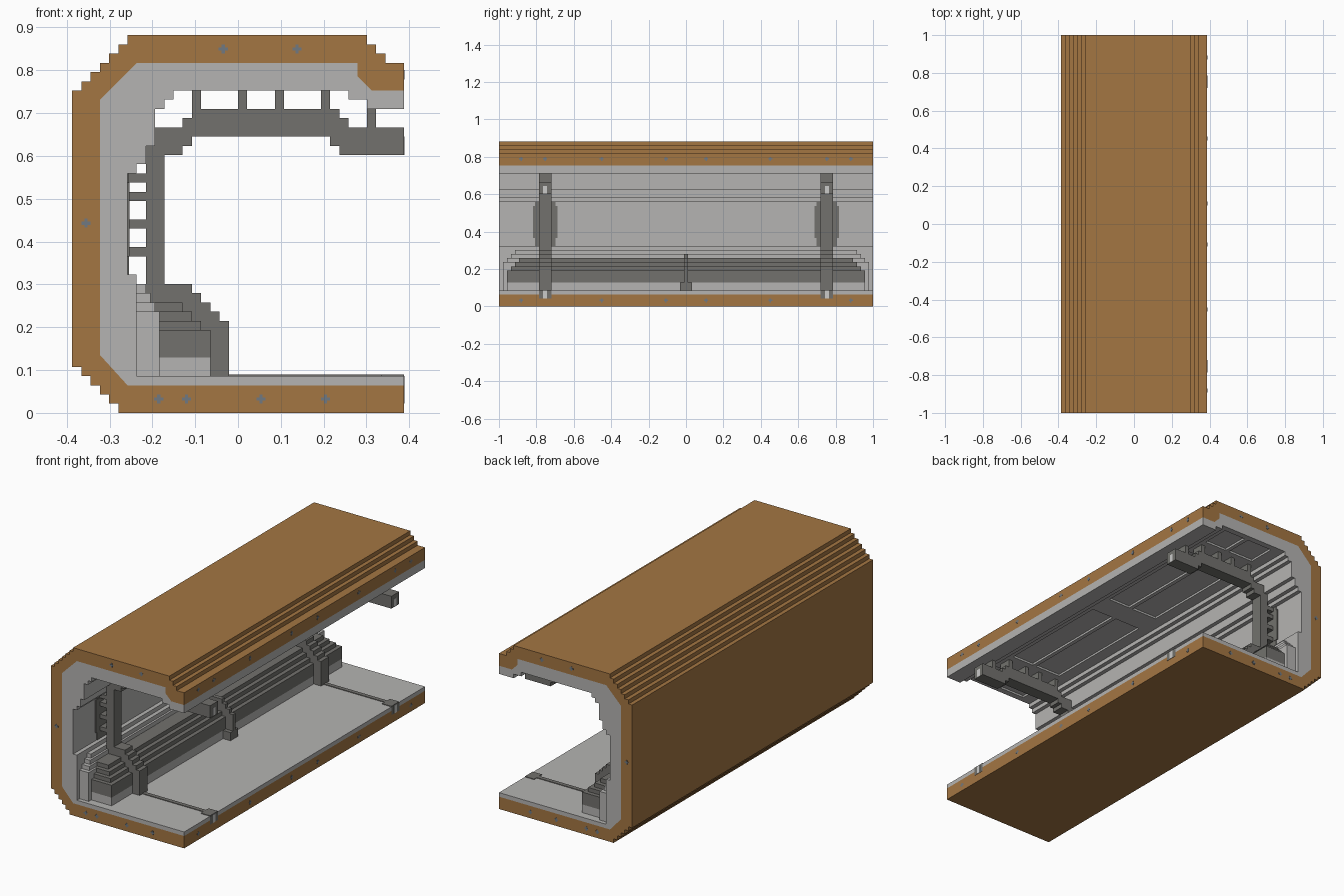
import bpy
import bmesh

U = 2 / 93      # grid step that every part is laid out on
HALF = 46.5     # half length of the section, in steps

if "Cube" in bpy.data.objects:
    bpy.data.objects.remove(bpy.data.objects["Cube"], do_unlink=True)


def material(name, rgb):
    m = bpy.data.materials.new(name)
    m.use_nodes = True
    m.diffuse_color = (*rgb, 1)
    m.node_tree.nodes["Principled BSDF"].inputs["Base Color"].default_value = (*rgb, 1)
    return m


ORANGE = material("ochre", (0.37, 0.18, 0.055))
GREY = material("light grey", (0.46, 0.455, 0.445))
DARK = material("dark grey", (0.17, 0.167, 0.155))
SLATE = material("slate", (0.16, 0.19, 0.22))
PALE = material("pale grey", (0.6, 0.6, 0.59))


def prism(name, points, y0, y1, mat):
    """Extrude an (x, z) outline between two y positions."""
    bm = bmesh.new()
    face = bm.faces.new([bm.verts.new((x * U, y0 * U, z * U)) for x, z in points])
    out = bmesh.ops.extrude_face_region(bm, geom=[face])
    moved = [v for v in out["geom"] if isinstance(v, bmesh.types.BMVert)]
    bmesh.ops.translate(bm, verts=moved, vec=(0, (y1 - y0) * U, 0))
    bmesh.ops.recalc_face_normals(bm, faces=bm.faces)
    mesh = bpy.data.meshes.new(name)
    bm.to_mesh(mesh)
    bm.free()
    mesh.materials.append(mat)
    ob = bpy.data.objects.new(name, mesh)
    bpy.context.collection.objects.link(ob)
    return ob


def box(name, x0, x1, y0, y1, z0, z1, mat):
    return prism(name, [(x0, z0), (x1, z0), (x1, z1), (x0, z1)], y0, y1, mat)


def stairs(x, z, dx, dz, count, x_first=True):
    """Corner points of a flight of unit steps."""
    pts = [(x, z)]
    for _ in range(count):
        for along_x in (x_first, not x_first):
            x, z = (x + dx, z) if along_x else (x, z + dz)
            pts.append((x, z))
    return pts


# Outer shell and inner lining share a chamfered seam
seam = [(18, 3), (-12, 3), (-15, 6.3), (-15, 34), (-11, 38), (13, 38),
        (13, 36.5), (14.5, 35), (18, 35)]
outside = ([(18, 38), (16, 38), (16, 39), (15, 39), (15, 40), (14, 40), (14, 41)]
           + stairs(-12, 41, -1, -1, 6, False)
           + stairs(-18, 5, 1, -1, 5) + [(18, 0)])
prism("outer_shell", seam + outside, -HALF, HALF, ORANGE)

inside = ([(18, 33), (14, 33), (14, 34), (12, 34), (12, 35)]
          + stairs(-7, 35, -1, -1, 2, False)
          + [(-9, 29), (-10, 29), (-10, 27), (-11, 27), (-11, 26), (-12, 26),
             (-12, 15), (-11, 15), (-11, 4), (18, 4)])
lining = prism("inner_lining", seam + inside, -HALF, HALF, GREY)

# Shallow recessed ceiling panels
for x0, x1 in ((-4, 3), (4, 10)):
    for y0, y1 in ((-45, -38), (-32, -3), (3, 32), (38, 45)):
        cutter = box("panel_cutter", x0, x1, y0, y1, 34, 35.5, GREY)
        cutter.hide_render = True
        mod = lining.modifiers.new("panel", "BOOLEAN")
        mod.operation = "DIFFERENCE"
        mod.solver = "EXACT"
        mod.object = cutter
        bpy.context.view_layer.objects.active = lining
        bpy.ops.object.modifier_apply(modifier=mod.name)
        bpy.data.objects.remove(cutter, do_unlink=True)

# Bench along the wall: stepped grey back and base, stepped dark body
for i in range(4):
    box("bench_back", -11, -10 + i * 0.5, -42.5 - i, 42.5 + i, 4, 14 - i, GREY)
    box("bench_body", -11, -6 + i, -41.5 - i, 41.5 + i, 6, 12 - i, DARK)
    box("bench_base", -11, -6 + i, -41.5 - i, 41.5 + i, 4, 6, GREY)

# Rib outlines: ceiling arch with wall post, and stepped foot
arch = ([(18, 31), (12, 31)] + stairs(12, 31, -1, 1, 2, False)[1:]
        + stairs(-5, 33, -1, -1, 2, False)
        + [(-7, 31), (-9, 31), (-9, 29), (-10, 29), (-10, 12), (-8, 12), (-8, 28)]
        + [(-6, 28), (-6, 29), (-5, 29), (-5, 30), (10, 30), (10, 29), (11, 29),
           (11, 28), (18, 28)])
foot = [(-10, 4), (-10, 14)] + stairs(-5, 14, 1, -1, 4, False) + [(-1, 4)]
T = 0.15        # thickness of painted plates

for y in (-35, 35):
    prism("rib_arch", arch, y - 1.5, y + 1.5, DARK)
    prism("rib_foot", foot, y - 1.5, y + 1.5, DARK)
    for x in (-5, 0, 4, 9):
        box("ceiling_peg", x, x + 1, y - 1.5, y + 1.5, 33, 35, DARK)
    box("ceiling_peg", 14, 15, y - 1.5, y + 1.5, 31, 33, DARK)
    for z in (17, 20, 23, 25):
        box("wall_peg", -12, -10, y - 1.5, y + 1.5, z, z + 1, DARK)
    # Dark wall patch behind the rib
    box("wall_patch", -12, -12 + T, y - 2.5, y + 2.5, 15, 26, DARK)
    box("wall_patch_middle", -12, -12 + T * 1.5, y - 3, y + 3, 17, 25, DARK)
    # Pale strip in the end of the arch and the floor seam bracket
    box("arch_end_strip", 18, 18 + T / 3, y - 0.5, y + 0.5, 28, 30, PALE)
    box("floor_seam", -1, 18, y - 0.5, y + 0.5, 4, 4 + T, DARK)
    box("floor_bracket", 15.5, 18, y - 1.5, y + 1.5, 4, 4 + T, DARK)
    box("bracket_end", 18, 18 + T / 3, y - 1.5, y + 1.5, 2, 4, DARK)
    box("bracket_strip", 18, 18 + T / 1.5, y - 0.5, y + 0.5, 2, 4, PALE)

# Slim bracket in the middle of the bench
prism("centre_bracket", [(x, min(z, 13)) for x, z in foot], -0.5, 0.5, DARK)
box("centre_bracket_base", -3, -1, -1.5, 1.5, 4, 6, DARK)

# Cross-shaped fasteners on both ends and on the open side
for x, z in ((-1.6, 39.5), (6.4, 39.5), (-16.5, 20.6), (-8.6, 1.5),
             (-5.6, 1.5), (2.5, 1.5), (9.5, 1.5)):
    for y in (-HALF, HALF):
        for a, b in ((0.5, 0.18), (0.18, 0.5)):
            box("end_fastener", x - a, x + a, y - T / 3, y + T / 3, z - b, z + b, SLATE)
for y in (5, 21, 35, 41):
    for s in (-y, y):
        for z in (1.5, 36.7):
            if y == 35 and z < 2:
                continue
            for a, b in ((0.5, 0.18), (0.18, 0.5)):
                box("side_fastener", 18, 18 + T / 3, s - a, s + a, z - b, z + b, SLATE)
